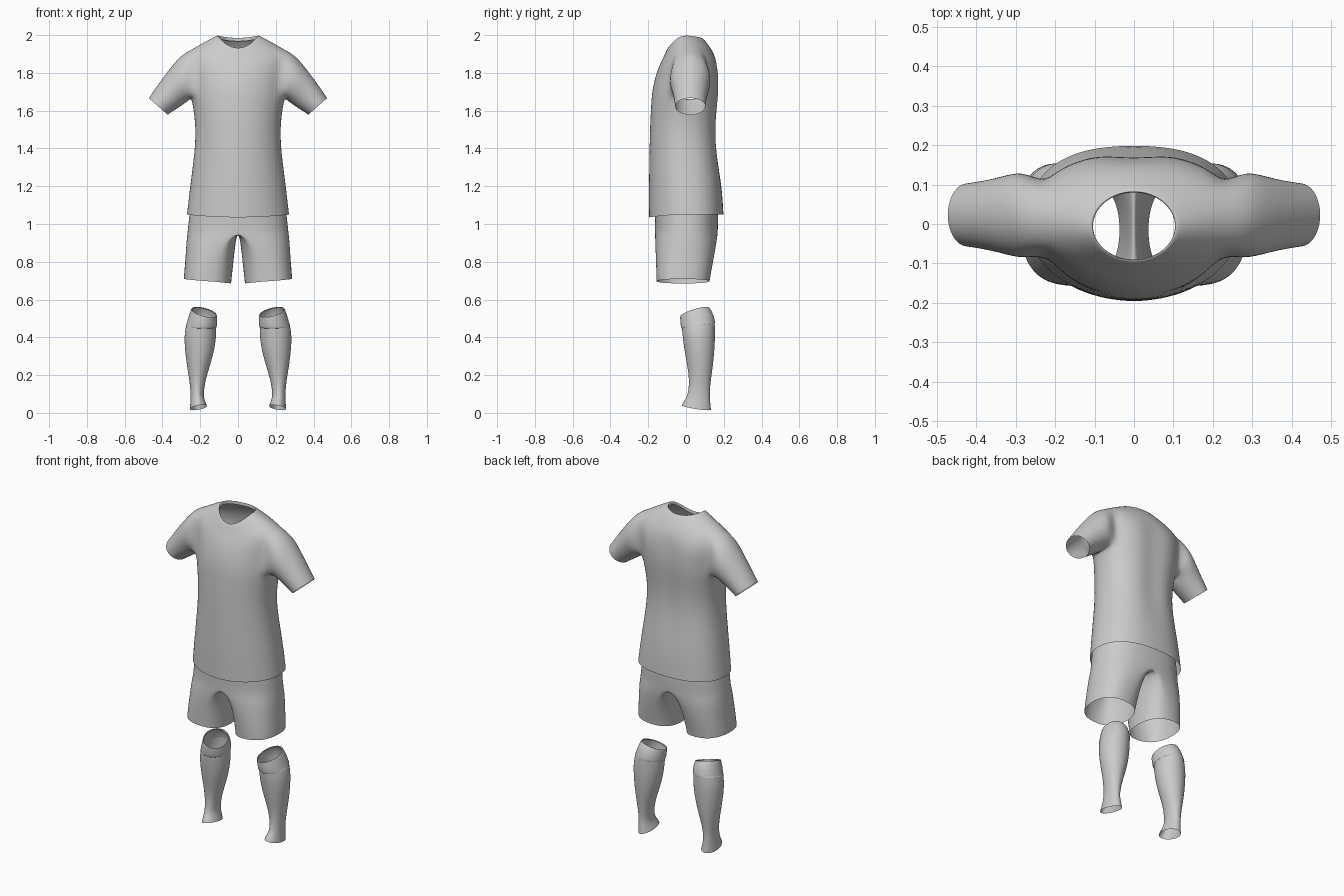
import bpy
import bmesh
from math import sin, cos, pi, radians, copysign
from mathutils import Vector

cube = bpy.data.objects.get("Cube")
if cube:
    bpy.data.objects.remove(cube, do_unlink=True)

fabric = bpy.data.materials.new("light_grey_fabric")
fabric.use_nodes = True
grey = (0.6, 0.6, 0.6, 1)
fabric.diffuse_color = grey
fabric.node_tree.nodes["Principled BSDF"].inputs["Base Color"].default_value = grey


def finish(name, bm, mirror=False):
    """Turn a cage into a smooth garment object."""
    bmesh.ops.recalc_face_normals(bm, faces=bm.faces)
    mesh = bpy.data.meshes.new(name)
    bm.to_mesh(mesh)
    bm.free()
    mesh.materials.append(fabric)
    mesh.shade_smooth()
    obj = bpy.data.objects.new(name, mesh)
    bpy.context.collection.objects.link(obj)
    if mirror:
        mod = obj.modifiers.new("Mirror", "MIRROR")
        mod.use_clip = True
    sub = obj.modifiers.new("Subdivision", "SUBSURF")
    sub.levels = sub.render_levels = 2
    return obj


def bridge(bm, lower, upper, skip=lambda row: False):
    """Join two closed vertex loops with quads."""
    count = len(lower)
    for k in range(count):
        quad = (lower[k], lower[(k + 1) % count], upper[(k + 1) % count], upper[k])
        if not skip(k):
            bm.faces.new(quad)


def power(value, exponent):
    return copysign(abs(value) ** exponent, value)


# Shirt body rings: half width, front y, back y, side z, front z, back z
N = 24
BODY = [
    (.27, -.195, .198, 1.05, 1.035, 1.05),
    (.253, -.196, .19, 1.2, 1.2, 1.2),
    (.226, -.193, .163, 1.4, 1.4, 1.4),
    (.224, -.19, .161, 1.52, 1.52, 1.52),
    (.236, -.185, .17, 1.61, 1.62, 1.62),
    (.246, -.18, .178, 1.67, 1.7, 1.7),
    (.25, -.165, .178, 1.75, 1.77, 1.77),
    (.262, -.145, .172, 1.84, 1.83, 1.83),
    (.262, -.122, .155, 1.915, 1.875, 1.89),
    (.18, -.107, .122, 1.962, 1.91, 1.945),
    (.115, -.096, .087, 1.997, 1.932, 1.985),
    (.104, -.09, .08, 2.0, 1.932, 1.987),
    (.104, -.09, .08, 1.98, 1.912, 1.967),
]
ARM_LOW, ARM_HIGH, ARM_HALF = 5, 8, 2

bm = bmesh.new()
body = []
for half, front, back, side_z, front_z, back_z in BODY:
    ring = []
    for k in range(N):
        c, s = cos(2 * pi * k / N), sin(2 * pi * k / N)
        exponent = .82 if s > 0 and side_z < 1.9 else 1
        mid, depth = (front + back) / 2, (back - front) / 2
        y = mid + depth * power(s, exponent) * 1.01
        if s > .99 and 1.3 < side_z < 1.9:
            y -= .014      # spine hollow
        end_z = back_z if s > 0 else front_z
        z = side_z + (end_z - side_z) * s * s
        ring.append(bm.verts.new((half * power(c, exponent) * 1.01, y, z)))
    body.append(ring)


def in_armhole(k):
    return any((k - start) % N < 2 * ARM_HALF
               for start in (-ARM_HALF, N // 2 - ARM_HALF))


for row in range(len(body) - 1):
    hole = ARM_LOW <= row < ARM_HIGH
    bridge(bm, body[row], body[row + 1], lambda k: hole and in_armhole(k))

# Sleeve rings: top (x, z), bottom (x, z), half depth
SLEEVE = [
    ((.305, 1.89), (.262, 1.652), .112),
    ((.365, 1.818), (.295, 1.63), .098),
    ((.42, 1.742), (.332, 1.605), .087),
    ((.466, 1.676), (.367, 1.583), .081),
    ((.472, 1.667), (.372, 1.578), .08),
]
span = range(-ARM_HALF, ARM_HALF + 1)
for side in (1, -1):
    def at(row, j):
        return body[row][(j if side > 0 else N // 2 - j) % N]
    # Walk the armhole edge starting at the top middle
    loop = [at(ARM_HIGH, j) for j in range(0, ARM_HALF + 1)]
    loop += [at(r, ARM_HALF) for r in range(ARM_HIGH - 1, ARM_LOW, -1)]
    loop += [at(ARM_LOW, j) for j in reversed(span)]
    loop += [at(r, -ARM_HALF) for r in range(ARM_LOW + 1, ARM_HIGH)]
    loop += [at(ARM_HIGH, j) for j in range(-ARM_HALF, 0)]
    for top, bottom, depth in SLEEVE:
        top, bottom = Vector(top), Vector(bottom)
        middle, reach = (top + bottom) / 2, (top - bottom) / 2 * 1.03
        ring = []
        for i in range(len(loop)):
            a = 2 * pi * i / len(loop)
            p = middle + reach * cos(a)
            ring.append(bm.verts.new((side * p.x, .023 + depth * 1.03 * sin(a), p.y)))
        bridge(bm, loop, ring)
        loop = ring
finish("shirt", bm)

# Shorts half: middle x, inner x, outer x, front y, back y, z
LEG = [
    (0, 0, .25, -.17, .168, 1.13),
    (0, 0, .263, -.167, .173, 1.03),
    (0, 0, .27, -.166, .17, .955),
    (.07, .012, .275, -.165, .165, .91),
    (.13, .022, .28, -.161, .147, .81),
    (.158, .033, .287, -.158, .13, .72),
    (.16, .035, .288, -.157, .127, .697),
]
bm = bmesh.new()
previous = None
for mid_x, inner, outer, front, back, z in LEG:
    ring = []
    mid_y, depth = (front + back) / 2, (back - front) / 2
    for k in range(20):
        a = radians(-90 + 18 * k)
        c, s = cos(a), sin(a)
        reach = (outer - mid_x) if k <= 10 else (mid_x - inner)
        x = mid_x + reach * power(c, .8)
        if k in (0, 10):
            x = mid_x
        lift = .012 * c if z < .75 else 0
        ring.append(bm.verts.new((max(x, 0), mid_y + depth * power(s, .9), z + lift)))
    if previous:
        bridge(bm, previous, ring)
    previous = ring
# Open the centre wall so both halves join into one waist
wall = [f for f in bm.faces if all(v.co.x < .0001 for v in f.verts)]
bmesh.ops.delete(bm, geom=wall, context="FACES")
finish("shorts", bm, mirror=True)


def sock_tube(name, rings):
    """Rings: inner x, outer x, front y, back y, z, back rise, outer rise."""
    bm = bmesh.new()
    previous = None
    for inner, outer, front, back, z, rise, lean in rings:
        ring = []
        for k in range(16):
            c, s = cos(pi * k / 8), sin(pi * k / 8)
            ring.append(bm.verts.new((
                (inner + outer) / 2 + (outer - inner) / 2 * c * 1.025,
                (front + back) / 2 + (back - front) / 2 * s * 1.025,
                z + rise * s + lean * c)))
        if previous:
            bridge(bm, previous, ring)
        previous = ring
    return finish(name, bm, mirror=True)


# Socks: open foot end up to the calf, then the folded cuff
sock_tube("socks", [
    (.165, .255, -.022, .132, .028, -.012, -.008),
    (.17, .253, -.012, .13, .048, -.012, -.004),
    (.184, .25, .008, .125, .09, 0, 0),
    (.178, .253, .016, .127, .14, 0, 0),
    (.165, .262, .015, .135, .2, 0, 0),
    (.142, .273, .003, .145, .27, 0, 0),
    (.122, .282, -.01, .152, .35, .005, 0),
    (.115, .284, -.018, .154, .42, .01, .003),
    (.115, .27, -.022, .151, .475, .016, .006),
])
sock_tube("sock_cuffs", [
    (.114, .276, -.021, .153, .462, .016, .004),
    (.111, .273, -.026, .154, .464, .016, .004),
    (.11, .262, -.03, .146, .5, .019, .01),
    (.112, .249, -.031, .128, .53, .023, .015),
    (.113, .246, -.03, .12, .536, .023, .016),
    (.117, .242, -.025, .116, .53, .023, .016),
])
